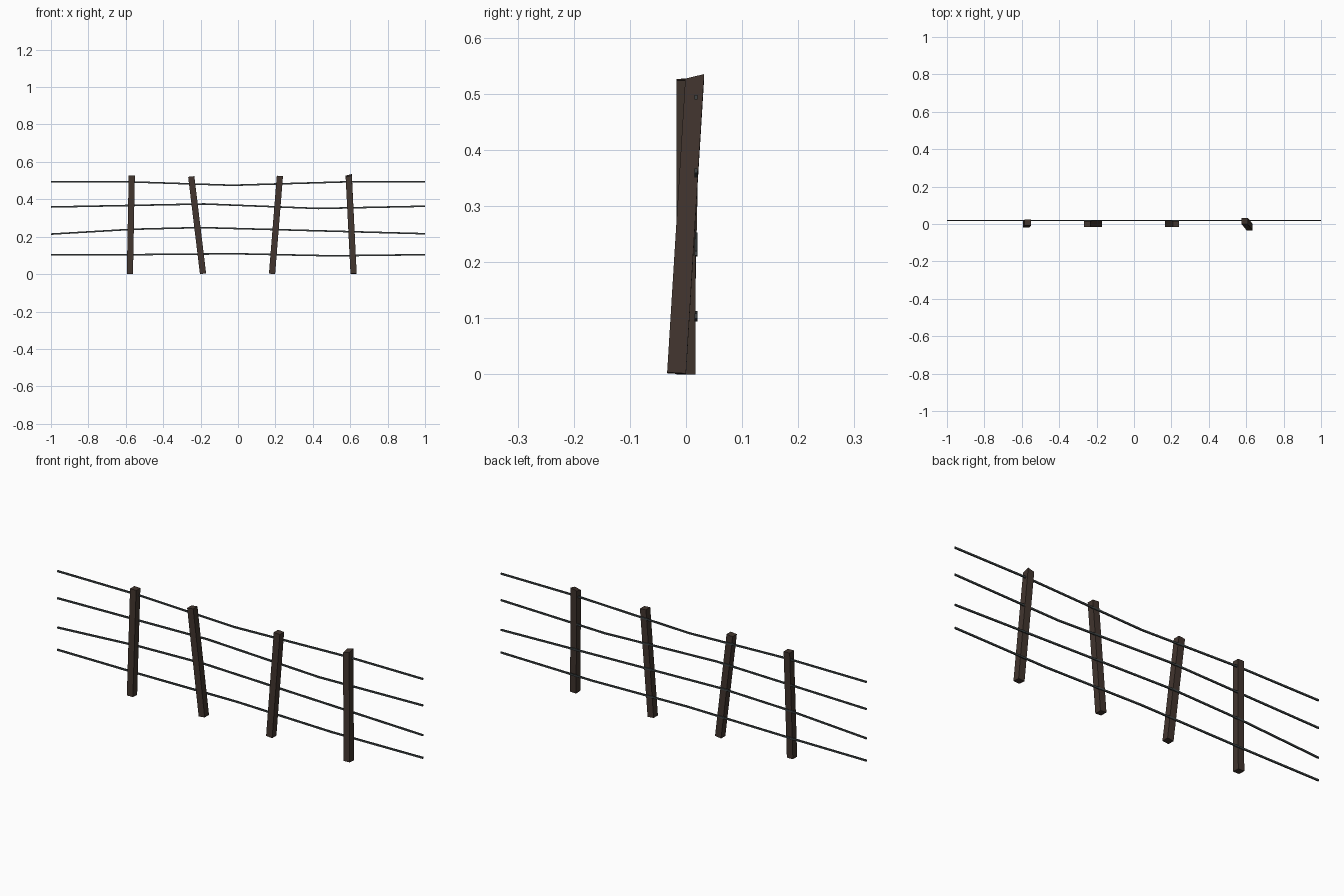
import bpy, bmesh

if "Cube" in bpy.data.objects:
    bpy.data.objects.remove(bpy.data.objects["Cube"])


def material(name, rgb):
    m = bpy.data.materials.new(name)
    m.diffuse_color = (*rgb, 1.0)
    m.use_nodes = True
    m.node_tree.nodes["Principled BSDF"].inputs["Base Color"].default_value = m.diffuse_color
    return m


WOOD = material("dark_wood", (0.054, 0.036, 0.028))
WIRE = material("grey_wire", (0.050, 0.060, 0.062))


def loft(name, rings, mat):
    """Bridge four-cornered rings into a closed flat-shaded solid."""
    bm = bmesh.new()
    loops = [[bm.verts.new(p) for p in ring] for ring in rings]
    for a, b in zip(loops, loops[1:]):
        for i in range(4):
            j = (i + 1) % 4
            bm.faces.new((a[i], a[j], b[j], b[i]))
    bm.faces.new(loops[0][::-1])
    bm.faces.new(loops[-1])
    bmesh.ops.recalc_face_normals(bm, faces=bm.faces[:])
    mesh = bpy.data.meshes.new(name)
    bm.to_mesh(mesh)
    bm.free()
    mesh.materials.append(mat)
    ob = bpy.data.objects.new(name, mesh)
    bpy.context.collection.objects.link(ob)
    return ob


CORNERS = [(-1, -1), (1, -1), (1, 1), (-1, 1)]


def post(name, bottom, top, z_top, top_slope=None):
    """Leaning square post; ends are square to the lean unless a slope is given."""
    hx, hy = 0.0165, 0.0168
    lean = [(t - b) / z_top for t, b in zip(top, bottom)]
    square = (-lean[0], -lean[1])
    z_bot = hx * abs(lean[0]) + hy * abs(lean[1])
    rings = []
    for c, z, s in ((bottom, z_bot, square), (top, z_top, top_slope or square)):
        rings.append([(c[0] + sx * hx, c[1] + sy * hy, z + s[0] * sx * hx + s[1] * sy * hy)
                      for sx, sy in CORNERS])
    return loft(name, rings, WOOD)


# Four crooked posts
post("post_1", (-0.578, -0.003), (-0.568, 0.008), 0.527)
post("post_2", (-0.187, 0.0), (-0.25, 0.0), 0.522)
post("post_3", (0.182, 0.0), (0.224, 0.0), 0.525)
post("post_4", (0.618, -0.0168), (0.592, 0.0155), 0.527, (0.25, 0.24))

# Four sagging wires along the back of the posts, as (x, z) points
WIRES = [
    [(-1, 0.493), (-0.57, 0.493), (-0.03, 0.475), (0.6, 0.494), (1, 0.494)],
    [(-1, 0.359), (-0.18, 0.375), (0.43, 0.351), (1, 0.363)],
    [(-1, 0.214), (-0.56, 0.240), (-0.2, 0.249), (1, 0.216)],
    [(-1, 0.104), (-0.58, 0.104), (-0.02, 0.109), (0.5, 0.098), (1, 0.104)],
]
for n, path in enumerate(WIRES, 1):
    loft(f"wire_{n}", [[(x, 0.0178 + sy * 0.003, z + sz * 0.0042) for sy, sz in CORNERS]
                       for x, z in path], WIRE)
